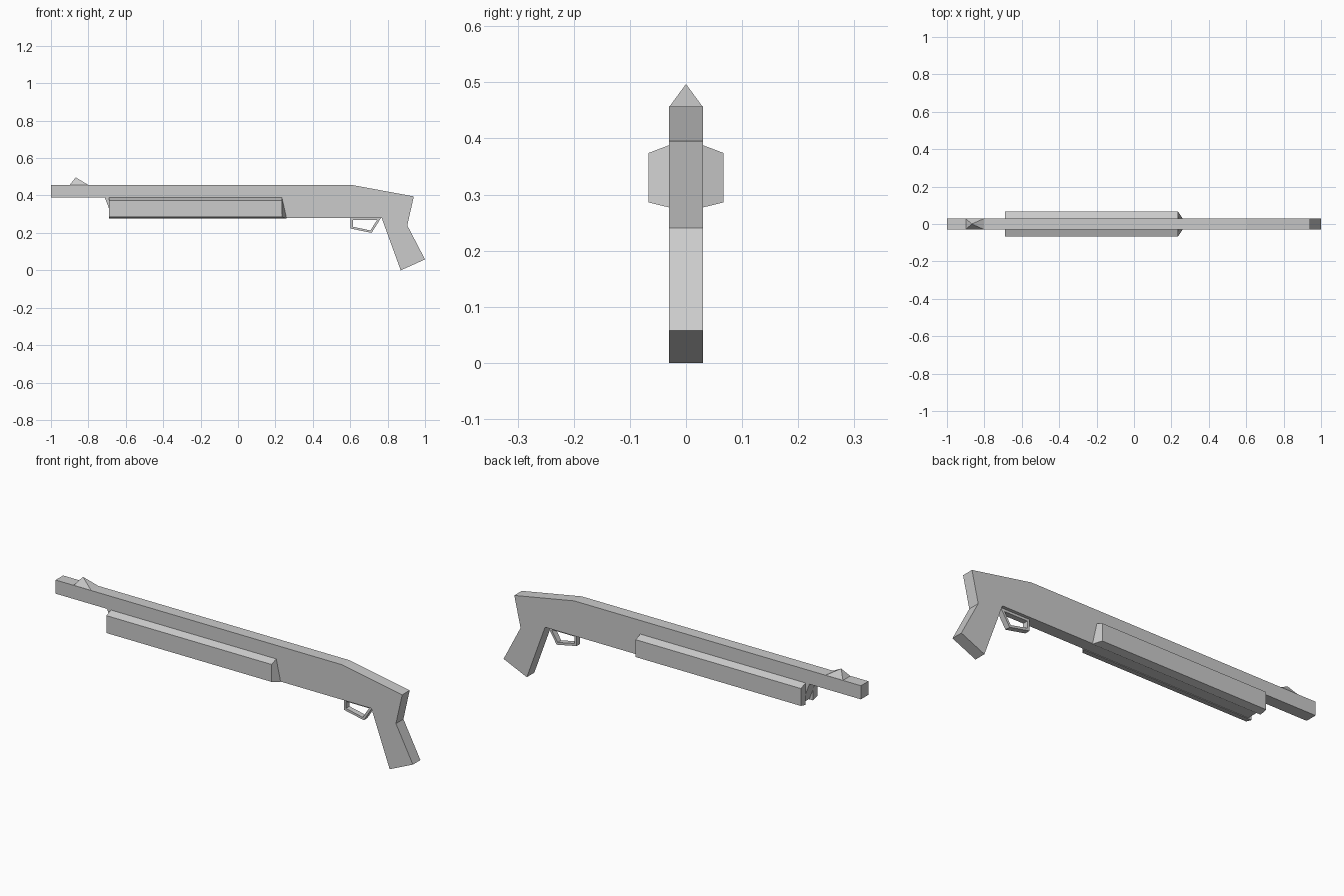
import bpy
import bmesh

cube = bpy.data.objects.get("Cube")
if cube:
    bpy.data.objects.remove(cube, do_unlink=True)

grey = bpy.data.materials.new("plain grey")
grey.use_nodes = True
colour = (0.6, 0.6, 0.6, 1)
grey.diffuse_color = colour
grey.node_tree.nodes["Principled BSDF"].inputs["Base Color"].default_value = colour


def finish(name, bm):
    bmesh.ops.recalc_face_normals(bm, faces=bm.faces)
    mesh = bpy.data.meshes.new(name)
    bm.to_mesh(mesh)
    bm.free()
    mesh.materials.append(grey)
    obj = bpy.data.objects.new(name, mesh)
    bpy.context.collection.objects.link(obj)
    return obj


def loft(name, rings, closed=False):
    """Join matching rings with quads, capping the ends or closing the loop."""
    bm = bmesh.new()
    loops = [[bm.verts.new(p) for p in ring] for ring in rings]
    pairs = list(zip(loops, loops[1:]))
    if closed:
        pairs.append((loops[-1], loops[0]))
    else:
        bm.faces.new(loops[0])
        bm.faces.new(loops[-1])
    for a, b in pairs:
        for i in range(len(a)):
            j = (i + 1) % len(a)
            bm.faces.new((a[i], a[j], b[j], b[i]))
    return finish(name, bm)


def at_y(profile, y):
    return [(x, y, z) for x, z in profile]


HALF = 0.03

# Barrel, receiver and pistol grip as one flat-sided profile
body = [(-1, 0.457), (0.605, 0.457), (0.94, 0.395), (0.905, 0.24),
        (1, 0.058), (0.87, 0), (0.768, 0.28), (-0.67, 0.28),
        (-0.712, 0.388), (-1, 0.388)]
loft("body_and_grip", [at_y(body, -HALF), at_y(body, HALF)])

# Flared fore-end panel, mirrored to the other side
inner = [(-0.69, 0.388), (0.235, 0.388), (0.26, 0.277), (-0.69, 0.277)]
outer = [(-0.69, 0.374), (0.235, 0.374), (0.235, 0.286), (-0.69, 0.286)]
fore_end = loft("fore_end", [at_y(inner, -HALF), at_y(outer, -0.067)])
fore_end.modifiers.new("Mirror", "MIRROR").use_axis = (False, True, False)

# Open trigger guard loop
guard_out = [(0.602, 0.282), (0.602, 0.223), (0.714, 0.2), (0.766, 0.282)]
guard_in = [(0.614, 0.268), (0.614, 0.233), (0.708, 0.213), (0.743, 0.268)]
W = 0.014
loft("trigger_guard", [at_y(guard_out, -W), at_y(guard_out, W),
                       at_y(guard_in, W), at_y(guard_in, -W)], closed=True)

# Pyramid front sight
bm = bmesh.new()
base = [bm.verts.new((x, y, 0.456)) for x, y in
        ((-0.9, -HALF), (-0.8, -HALF), (-0.8, HALF), (-0.9, HALF))]
tip = bm.verts.new((-0.868, 0, 0.497))
bm.faces.new(base)
for i in range(4):
    bm.faces.new((base[i], base[(i + 1) % 4], tip))
finish("front_sight", bm)
